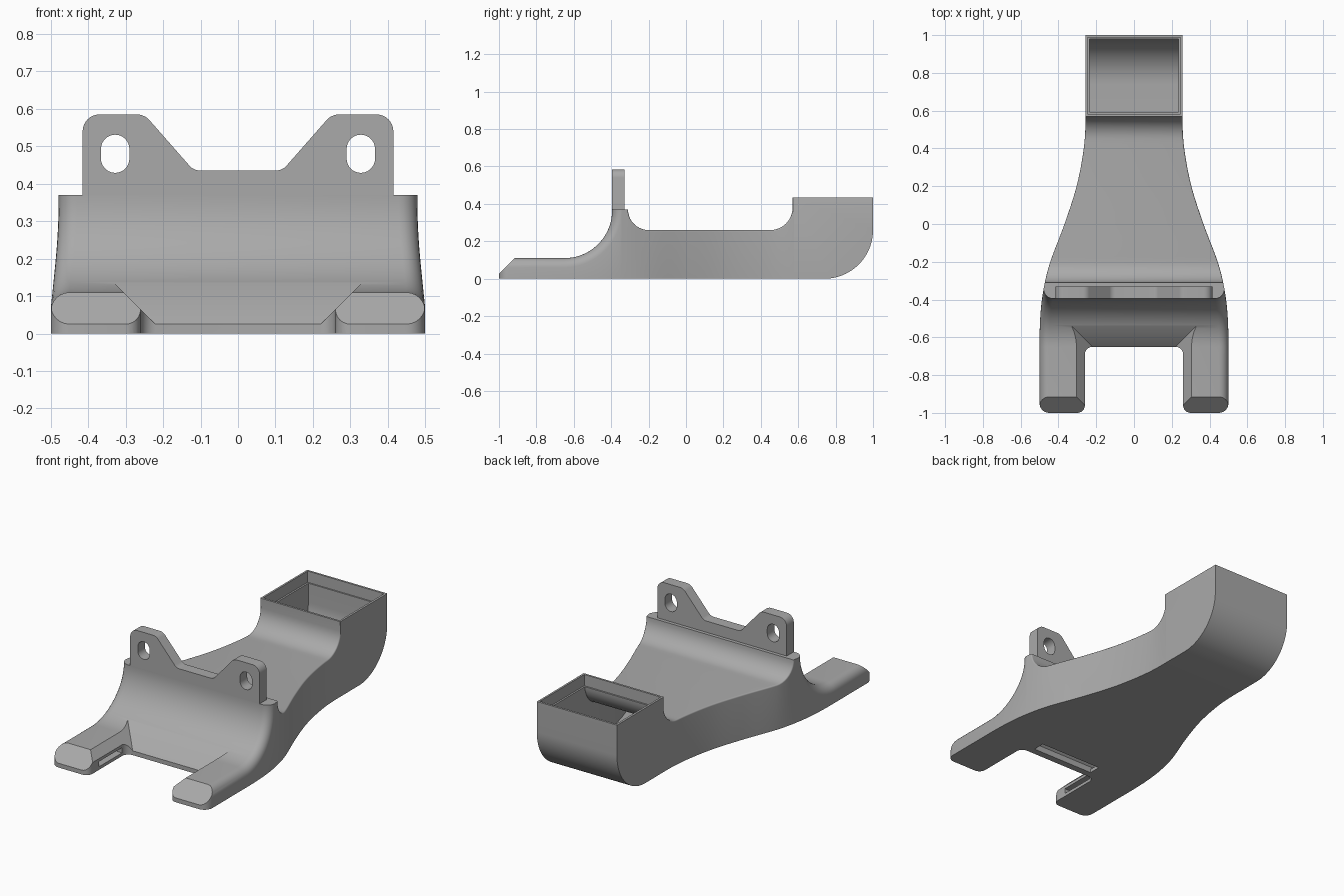
import bpy, bmesh
from math import sin, cos, pi, sqrt

if "Cube" in bpy.data.objects:
    bpy.data.objects.remove(bpy.data.objects["Cube"], do_unlink=True)

grey = bpy.data.materials.new("plain grey")
grey.use_nodes = True
COLOUR = (0.4, 0.4, 0.4, 1)
grey.diffuse_color = COLOUR
grey.node_tree.nodes["Principled BSDF"].inputs["Base Color"].default_value = COLOUR


def solid(name, rings):
    """Closed solid through a list of rings with equal point counts."""
    bm = bmesh.new()
    vs = [[bm.verts.new(p) for p in ring] for ring in rings]
    n = len(vs[0])
    for a, b in zip(vs, vs[1:]):
        for i in range(n):
            j = (i + 1) % n
            bm.faces.new((a[i], a[j], b[j], b[i]))
    bm.faces.new(vs[0])
    bm.faces.new(vs[-1])
    bmesh.ops.recalc_face_normals(bm, faces=bm.faces)
    me = bpy.data.meshes.new(name)
    bm.to_mesh(me)
    bm.free()
    me.materials.append(grey)
    ob = bpy.data.objects.new(name, me)
    bpy.context.collection.objects.link(ob)
    return ob


def prism(name, pts, axis, lo, hi):
    """Extrude a 2D outline along x, y or z."""
    def put(p, t):
        q = list(p)
        q.insert(axis, t)
        return q
    return solid(name, [[put(p, t) for p in pts] for t in (lo, hi)])


def box(name, x0, x1, y0, y1, z0, z1):
    return prism(name, [(x0, y0), (x1, y0), (x1, y1), (x0, y1)], 2, z0, z1)


def cut(ob, cutter):
    """Subtract the cutter and discard it."""
    mod = ob.modifiers.new("cut", "BOOLEAN")
    mod.operation, mod.solver, mod.object = "DIFFERENCE", "EXACT", cutter
    bpy.context.view_layer.objects.active = ob
    bpy.ops.object.modifier_apply(modifier=mod.name)
    bpy.data.objects.remove(cutter, do_unlink=True)


def arc(cx, cy, r, a0, a1, n):
    """Points on an arc, angles in quarter turns."""
    return [(cx + r * cos(a * pi / 2), cy + r * sin(a * pi / 2))
            for a in (a0 + (a1 - a0) * i / n for i in range(n + 1))]


# Half width of the duct along its length
KEYS = [(-2, .5), (-.62, .5), (-.45, .493), (-.32, .474), (-.2, .443), (0, .368),
        (.2, .304), (.4, .266), (.55, .257), (2, .257)]


def width(y):
    def slope(k):
        if k < 2 or k > len(KEYS) - 3:
            return 0
        (a, b), (c, d) = KEYS[k - 1], KEYS[k + 1]
        return (d - b) / (c - a)
    k = max(i for i in range(len(KEYS) - 1) if KEYS[i][0] <= y)
    (y0, w0), (y1, w1) = KEYS[k], KEYS[k + 1]
    h = y1 - y0
    t = (y - y0) / h
    w = (w0 * (1 + 2 * t) * (1 - t) ** 2 + w1 * t * t * (3 - 2 * t)
         + h * t * (1 - t) * (slope(k) * (1 - t) - slope(k + 1) * t))
    if y < -.95:  # rounded front corners
        w -= .05 - sqrt(max(0, .05 ** 2 - (y + .95) ** 2))
    return w


def section(y, z, ny, nz, r, floor, inset):
    """Cross section whose upper edges are rounded by r."""
    ys, steps = y - ny * r, 6
    w = width(ys) - inset
    half = [(w, ys, floor)]
    for i in range(steps + 1):
        a = i / steps * pi / 2
        d = r * (1 - sin(a))
        half.append((w - r * (1 - cos(a)), y - ny * d, z - nz * d))
    return half + [(-x, b, c) for x, b, c in reversed(half)]


def concave(cx, cz, rad, a0, a1, n, r):
    """Path along a hollow arc, normals toward its centre."""
    return [(y, z, (cx - y) / rad, (cz - z) / rad, r)
            for y, z in arc(cx, cz, rad, a0, a1, n)]


def heel(rad):
    """Cutter rounding the lower rear corner."""
    pts = arc(.74, .26, rad, 0, -1, 24)
    return prism("heel_cutter", pts + [(.74, -.2), (1.2, -.2), (1.2, .26)], 0, -1, 1)


# Duct body, swept from the toes to the inlet
BIG, SMALL = .05, .008
path = [(-1 + .05 * (1 - cos(i * pi / 12)), .11, 0, 1, BIG) for i in range(7)]
path += concave(-.65, .365, .255, -1, 0, 20, BIG)
path += [(-.395, .37, -1, 0, BIG)]
path += concave(-.2, .37, .11, -2, -1, 10, SMALL)
path += [(-.2 + .65 * i / 26, .26, 0, 1, SMALL) for i in range(1, 26)]
path += concave(.45, .38, .12, -1, 0, 10, SMALL)
path += [(.57, .435, -1, 0, .002), (1, .435, 0, 1, .002)]
body = solid("duct_body", [section(*p, 0, 0) for p in path])
cut(body, heel(.26))

# Hollow interior and inlet lip
TINY = .003
path = [(-.61, .035, 0, 1, TINY), (-.4, .2, 0, 1, TINY)]
path += [(-.2 + .65 * i / 20, .238, 0, 1, TINY) for i in range(20)]
path += concave(.45, .38, .142, -1, 0, 8, TINY)
path += [(.592, .6, -1, 0, TINY), (.98, .6, 0, 1, TINY)]
cavity = solid("cavity_cutter", [section(*p, .02, .022) for p in path])
cut(cavity, heel(.24))
cut(body, cavity)
cut(body, box("lip_cutter", -.245, .245, .582, .988, .37, .6))

# Gap between the toes with sloped edges
side = arc(.30, -.96, .04, 3, 2, 6) + arc(.22, -.69, .04, 0, 1, 6)
gap = [(.30, -1.2)] + side
gap += [(-x, y) for x, y in reversed(gap)]
cut(body, prism("gap_cutter", gap, 2, -.1, .4))
slope_rings = []
for h in (0, .115):
    x, y, z = .22 + h, -.65 + h, .025 + h
    slope_rings.append([(-x, -1.2, z), (x, -1.2, z), (x, y, z), (-x, y, z)])
cut(body, solid("slope_cutter", slope_rings))

# Chamfered toe tips
cut(body, prism("toe_cutter", [(-1.1, -.075), (-.8, .225), (-1.1, .225)], 0, -1, 1))

# Air outlets below and in the inner toe walls
cut(body, box("outlet_cutter", -.2, .2, -.61, -.54, -.1, .035))
for s in (-1, 1):
    x0, x1 = sorted((s * .2, s * .44))
    cut(body, box("toe_outlet_cutter", x0, x1, -.9, -.69, .018, .048))

# Mounting plate with two ears
half = [(.415, .37)] + arc(.37, .54, .045, 0, 1, 8)
half += arc(.27, .54, .045, 1, 1.5, 5) + arc(.1, .475, .04, -.5, -1, 5)
plate = prism("mounting_plate", half + [(-x, z) for x, z in reversed(half)],
              1, -.395, -.33)
for s in (-1, 1):
    hole = arc(s * .328, .493, .038, 0, 2, 14) + arc(s * .328, .467, .038, 2, 4, 14)
    cut(plate, prism("hole_cutter", hole, 1, -.6, -.1))

# Smooth curves, crisp edges
for ob in (body, plate):
    bpy.ops.object.select_all(action="DESELECT")
    ob.select_set(True)
    bpy.context.view_layer.objects.active = ob
    bpy.ops.object.shade_smooth_by_angle(angle=pi / 7)
